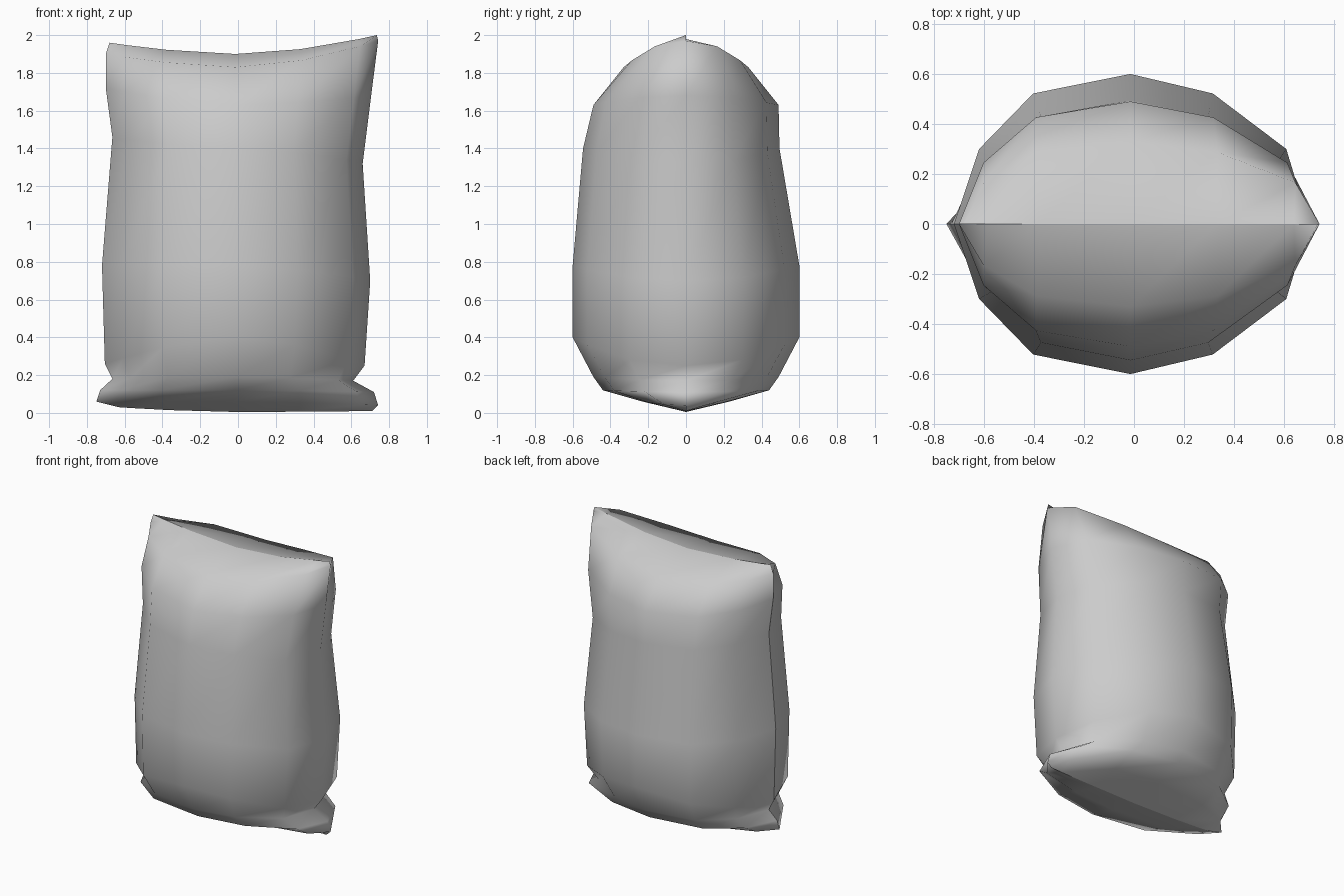
import bpy, bmesh

cube = bpy.data.objects.get("Cube")
if cube:
    bpy.data.objects.remove(cube, do_unlink=True)

fabric = bpy.data.materials.new("grey_fabric")
fabric.use_nodes = True
color = (0.6, 0.6, 0.6, 1)
fabric.diffuse_color = color
fabric.node_tree.nodes["Principled BSDF"].inputs["Base Color"].default_value = color

# Cross-section of one panel: (fraction of half width, fraction of depth)
SECTION = [(-1, 0), (-.86, .5), (-.56, .87), (-.02, 1), (.45, .87), (.87, .5), (1, 0)]

# Levels: middle z, left x, left z, right x, right z, front depth, back depth
LEVELS = [
    (.005, .71, .01, .63, .03, 0, 0),        # bottom seam
    (.06, .742, .04, .75, .06, .23, .23),    # folded ears
    (.12, .72, .11, .73, .12, .44, .44),
    (.19, .61, .17, .665, .18, .49, .49),    # pinch above the ears
    (.40, .67, .25, .705, .26, .60, .60),
    (.78, .70, .70, .72, .78, .60, .60),     # full belly
    (1.40, .66, 1.32, .665, 1.46, .545, .495),
    (1.63, .705, 1.68, .70, 1.72, .49, .49),
    (1.83, .742, 1.97, .70, 1.90, .33, .33),
    (1.90, .735, 2.0, .68, 1.96, 0, 0),      # top seam
]


def level_point(level, u, depth, side):
    mid, lx, lz, rx, rz, front, back = level
    half, end = (lx, lz) if u > 0 else (rx, rz)
    z = mid + (end - mid) * abs(u) ** 1.7
    # keep the stretched top corner from lifting the neighbouring folds
    y = depth * (back if side > 0 else -front)
    return u * half, y, z


bm = bmesh.new()
# Front and back panels
for side in (-1, 1):
    rows = [[bm.verts.new(level_point(level, u, d, side)) for u, d in SECTION]
            for level in LEVELS]
    for low, high in zip(rows, rows[1:]):
        for i in range(len(SECTION) - 1):
            quad = (low[i], low[i + 1], high[i + 1], high[i])
            bm.faces.new(quad if side < 0 else quad[::-1])

# Weld the panels along the seams
bmesh.ops.remove_doubles(bm, verts=bm.verts, dist=0.0005)
bmesh.ops.recalc_face_normals(bm, faces=bm.faces)
for face in bm.faces:
    face.smooth = True

# Sharp sewn edges at the top, the bottom and the right side
for edge in bm.edges:
    if all(abs(v.co.y) < 0.001 for v in edge.verts):
        a, b = (v.co for v in edge.verts)
        across = abs(a.x - b.x) > abs(a.z - b.z)
        if across or (a.x < 0 and b.x < 0):
            edge.smooth = False

mesh = bpy.data.meshes.new("sack")
bm.to_mesh(mesh)
bm.free()
mesh.materials.append(fabric)
sack = bpy.data.objects.new("sack", mesh)
bpy.context.collection.objects.link(sack)
